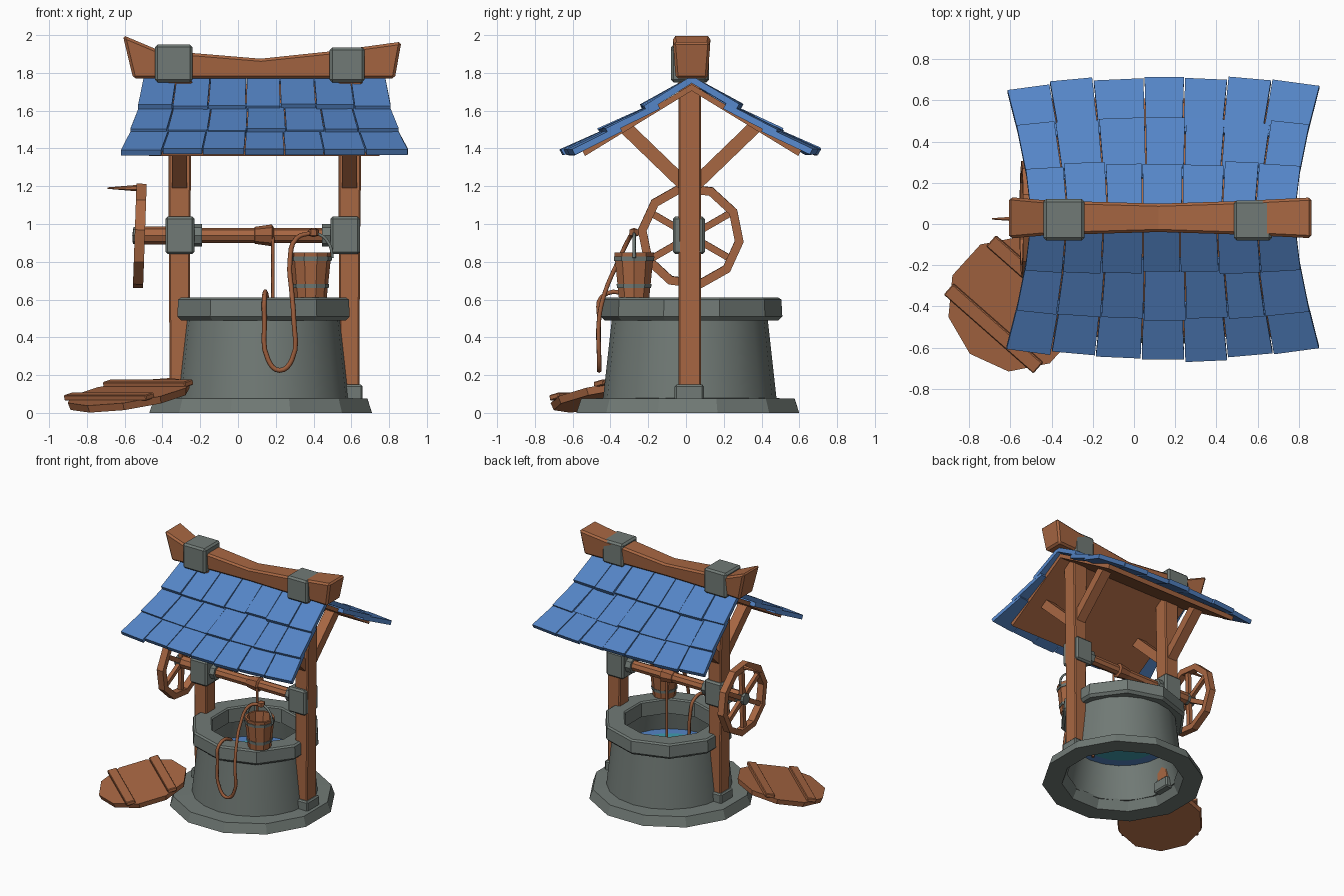
import bpy, bmesh, math, random
from mathutils import Matrix, Vector

if "Cube" in bpy.data.objects:
    bpy.data.objects.remove(bpy.data.objects["Cube"])
random.seed(4)

def material(name, rgb):
    m = bpy.data.materials.new(name)
    m.diffuse_color = (*rgb, 1)
    m.use_nodes = True
    m.node_tree.nodes["Principled BSDF"].inputs["Base Color"].default_value = m.diffuse_color
    return m

WOOD = material("wood", (0.39, 0.135, 0.055))
STONE = material("stone_grey", (0.165, 0.195, 0.18))
BLUE = material("roof_blue", (0.09, 0.235, 0.57))
TEAL = material("water_teal", (0.05, 0.34, 0.42))
ROPE = material("rope_brown", (0.33, 0.11, 0.045))

T = Matrix.Translation
R = Matrix.Rotation
ALONG_X = R(math.pi / 2, 4, 'Y')

def finish(name, bm, *mats, smooth=False):
    bmesh.ops.recalc_face_normals(bm, faces=bm.faces)
    for f in bm.faces:
        f.smooth = smooth
    me = bpy.data.meshes.new(name)
    bm.to_mesh(me)
    bm.free()
    for m in mats:
        me.materials.append(m)
    if smooth:
        me.set_sharp_from_angle(angle=math.radians(40))
    ob = bpy.data.objects.new(name, me)
    bpy.context.collection.objects.link(ob)
    return ob

def chamfer(bm, w):
    if w:
        edges = [e for e in bm.edges if e.calc_face_angle(0) > 0.5]
        bmesh.ops.bevel(bm, geom=edges, offset=w, segments=1, affect='EDGES')

def loft(bm, rings, cap=True):
    """Skin a list of point loops of equal length."""
    vs = [[bm.verts.new(p) for p in r] for r in rings]
    n = len(rings[0])
    for a, b in zip(vs, vs[1:]):
        for i in range(n):
            j = (i + 1) % n
            bm.faces.new((a[i], a[j], b[j], b[i]))
    if cap:
        bm.faces.new(vs[0])
        bm.faces.new(vs[-1])

def solid(name, rings, mat, bevel=0.0):
    bm = bmesh.new()
    loft(bm, rings)
    bmesh.ops.recalc_face_normals(bm, faces=bm.faces)
    chamfer(bm, bevel)
    return finish(name, bm, mat)

def box(name, lo, hi, mat, bevel=0.0, M=Matrix()):
    ring = lambda z: [M @ Vector((x, y, z)) for x, y in
                      ((lo[0], lo[1]), (hi[0], lo[1]), (hi[0], hi[1]), (lo[0], hi[1]))]
    return solid(name, [ring(lo[2]), ring(hi[2])], mat, bevel)

def lathe(name, prof, n, mats, M=Matrix(), closed=True, phase=0.0, smooth=False, rule=None):
    """Spin a (radius, height) profile round local z."""
    bm = bmesh.new()
    rings = [[M @ Vector((r * math.cos(phase + i * math.tau / n),
                          r * math.sin(phase + i * math.tau / n), h)) for i in range(n)]
             for r, h in prof]
    loft(bm, rings + rings[:1] if closed else rings, cap=False)
    bmesh.ops.remove_doubles(bm, verts=bm.verts, dist=1e-5)
    if rule:
        for f in bm.faces:
            f.material_index = rule(f)
    return finish(name, bm, *mats, smooth=smooth)

def cord(name, pts, radius, mat):
    cu = bpy.data.curves.new(name, 'CURVE')
    cu.dimensions = '3D'
    cu.bevel_depth, cu.bevel_resolution, cu.resolution_u = radius, 1, 4
    cu.use_fill_caps = True
    sp = cu.splines.new('BEZIER')
    sp.bezier_points.add(len(pts) - 1)
    for bp, p in zip(sp.bezier_points, pts):
        bp.co = p
        bp.handle_left_type = bp.handle_right_type = 'AUTO'
    cu.materials.append(mat)
    ob = bpy.data.objects.new(name, cu)
    bpy.context.collection.objects.link(ob)

# Stone well: base ring, hollow wall, rim, water
C = T((0.135, 0.02, 0))
lathe("base_ring", [(0.46, 0), (0.61, 0), (0.585, 0.075), (0.42, 0.08)], 12, [STONE],
      T((0.12, 0.01, 0)), phase=0.26)
lathe("well_wall", [(0.43, 0.07), (0.46, 0.07), (0.41, 0.52), (0.34, 0.52)], 20, [STONE], C, smooth=True)
lathe("well_rim", [(0.33, 0.49), (0.46, 0.49), (0.48, 0.51), (0.475, 0.6), (0.46, 0.61), (0.34, 0.61), (0.33, 0.6)],
      10, [STONE], T((0.135, 0.03, 0)), phase=math.pi / 10)
lathe("water", [(0, 0.34), (0.3, 0.34), (0.385, 0.34)], 16, [TEAL, BLUE], C, closed=False,
      rule=lambda f: int(math.hypot(f.calc_center_median().x - 0.135, f.calc_center_median().y - 0.02) > 0.3))

# Posts with feet, bearing blocks, collars and braces
for tag, x, s in (("left", -0.31, 1), ("right", 0.59, -1)):
    sec = lambda cx, w, z: [(cx - w, -0.04, z), (cx + w, -0.04, z), (cx + w, 0.08, z), (cx - w, 0.08, z)]
    solid(tag + "_post", [sec(x, 0.052, 0.07), sec(x, 0.056, 0.9), sec(x + 0.003, 0.065, 1.76)], WOOD, 0.008)
    box(tag + "_foot", (x - 0.07, -0.06, 0.06), (x + 0.07, 0.095, 0.15), STONE, 0.01)
    bx = x if s > 0 else x - 0.025
    box(tag + "_bearing", (bx - 0.075, -0.07, 0.84), (bx + 0.08, 0.1, 1.04), STONE, 0.013)
    a, b = sorted((bx + s * 0.07, bx + s * 0.12))
    lathe(tag + "_collar", [(0, a), (0.06, a), (0.06, b), (0, b)], 8, [STONE],
          T((0, 0.02, 0.94)) @ ALONG_X, closed=False)
    for side in (-1, 1):
        M = T((x, 0.02 + side * 0.19, 1.365)) @ R(-side * math.radians(46), 4, 'X')
        box(tag + "_brace", (-0.04, -0.036, -0.235), (0.04, 0.036, 0.235), WOOD, 0, M)

# Ridge beam: waisted and flared to both ends, with two metal straps
def beam_ring(xb, xt, zt, w):
    return [(xb, 0.03 - w * .85, 1.77), (xb, 0.03 + w * .85, 1.77), (xt, 0.03 + w, zt), (xt, 0.03 - w, zt)]
solid("ridge_beam", [beam_ring(-0.555, -0.61, 2.0, 0.102), beam_ring(-0.4, -0.42, 1.92, 0.085),
                     beam_ring(0.12, 0.12, 1.875, 0.07), beam_ring(0.5, 0.5, 1.915, 0.082),
                     beam_ring(0.83, 0.865, 1.965, 0.1)], WOOD, 0.014)
box("left_strap", (-0.44, -0.08, 1.75), (-0.24, 0.122, 1.95), STONE, 0.014)
box("right_strap", (0.485, -0.08, 1.75), (0.67, 0.115, 1.935), STONE, 0.014)

# Roof: boarding below and three rows of overlapping tiles on each slope
ROWS = (((0.0, 1.785), (0.27, 1.628)), ((0.2, 1.64), (0.49, 1.5)), ((0.42, 1.52), (0.69, 1.397)))
def roof_x(t, d):
    flare = 0.12 * (d / 0.69) ** 1.5
    return -0.5 - flare + t * (1.28 + 2 * flare)
for tag, side in (("front", -1), ("back", 1)):
    bm = bmesh.new()
    for (d0, z0), (d1, z1) in ROWS:
        cuts = [0] + [(i + random.uniform(-0.08, 0.08)) / 7 for i in range(1, 7)] + [1]
        for t0, t1 in zip(cuts, cuts[1:]):
            dd, dz = random.uniform(-0.012, 0.012), random.uniform(-0.005, 0.008)
            top = []
            for t, d, z in ((t0 + .002, d0, z0), (t1 - .002, d0, z0), (t1 - .002, d1 + dd, z1 + dz), (t0 + .002, d1 + dd, z1 + dz)):
                bow = 0.06 * (2 * t - 1) ** 2 * d / 0.69
                top.append(Vector((roof_x(t, d), 0.03 + side * (d - bow), z)))
            off = Vector((0, -side * 0.016, -0.03))
            loft(bm, [top, [p + off for p in top]])
    finish(tag + "_tiles", bm, BLUE)
    yz = ((0, 1.74), (0.58, 1.392), (0.565, 1.36), (0, 1.705))
    solid(tag + "_boarding", [[(x, 0.03 + side * d, z) for d, z in yz] for x in (-0.47, 0.75)], WOOD)

# Axle and hand wheel
AX = T((0, 0.02, 0.94)) @ ALONG_X
lathe("axle", [(0, -0.5), (0.048, -0.5), (0.048, -0.38), (0.04, -0.37), (0.04, 0.58), (0, 0.58)], 8, [WOOD], AX, closed=False)
lathe("rope_wrap", [(0.03, 0.08), (0.045, 0.09), (0.058, 0.18), (0.03, 0.195)], 8, [ROPE], AX)
WH = T((-0.52, 0.025, 0.937)) @ R(math.radians(2), 4, 'Y')
lathe("wheel_rim", [(0.235, -0.027), (0.282, -0.027), (0.282, 0.027), (0.235, 0.027)], 10, [WOOD], WH @ ALONG_X, phase=0.2)
lathe("wheel_hub", [(0, -0.04), (0.045, -0.035), (0.045, 0.035), (0, 0.04)], 8, [STONE], WH @ ALONG_X, closed=False)
for i in range(6):
    box("wheel_spoke", (-0.015, -0.018, 0.03), (0.015, 0.018, 0.25), WOOD, 0, WH @ R(i * math.tau / 6, 4, 'X'))
lathe("wheel_handle", [(0, -0.17), (0.004, -0.17), (0.018, 0.0), (0, 0.0)], 6, [WOOD],
      T((-0.52, 0.025, 1.19)) @ ALONG_X, closed=False)

# Bucket with bands and bail
B = T((0.385, -0.275, 0))
lathe("bucket", [(0, 0.612), (0.085, 0.612), (0.11, 0.85), (0.094, 0.85), (0.078, 0.66), (0, 0.66)], 10, [WOOD], B, closed=False)
for z, r in ((0.66, 0.095), (0.805, 0.111)):
    lathe("bucket_band", [(r - 0.015, z), (r, z), (r + 0.002, z + 0.022), (r - 0.013, z + 0.022)], 10, [STONE], B)
cord("bucket_bail", [(0.275, -0.275, 0.81), (0.29, -0.275, 0.89), (0.35, -0.275, 0.945), (0.43, -0.275, 0.945),
                     (0.485, -0.275, 0.89), (0.5, -0.275, 0.82)], 0.009, STONE)

# Ropes: drop from axle, knot, and slack loop over the rim
cord("hanging_rope", [(0.185, -0.02, 0.93), (0.185, -0.02, 0.6), (0.185, -0.02, 0.29)], 0.009, ROPE)
lathe("rope_knot", [(0, 0.93), (0.03, 0.94), (0.028, 0.97), (0, 0.98)], 6, [ROPE], T((0.4, -0.275, 0)), closed=False)
cord("slack_rope", [(0.4, -0.275, 0.955), (0.31, -0.3, 0.925), (0.275, -0.36, 0.8), (0.285, -0.43, 0.635),
                    (0.295, -0.46, 0.5), (0.285, -0.46, 0.28), (0.22, -0.46, 0.225), (0.16, -0.46, 0.28),
                    (0.14, -0.46, 0.5), (0.14, -0.445, 0.615), (0.15, -0.32, 0.622), (0.16, -0.28, 0.5),
                    (0.17, -0.28, 0.32)], 0.013, ROPE)

# Wooden lid leaning on the base ring
batten_dir = Vector((0.75, -0.66, 0))
LID = T((-0.575, -0.385, 0.092)) @ R(0.22, 4, batten_dir) @ R(math.atan2(-0.66, 0.75), 4, 'Z')
lathe("lid", [(0, -0.02), (0.325, -0.02), (0.335, 0.02), (0, 0.02)], 10, [WOOD], LID, closed=False, phase=0.3)
for y in (-0.16, 0.16):
    box("lid_batten", (-0.29, y - 0.035, 0.015), (0.29, y + 0.035, 0.045), WOOD, 0.005, LID)
